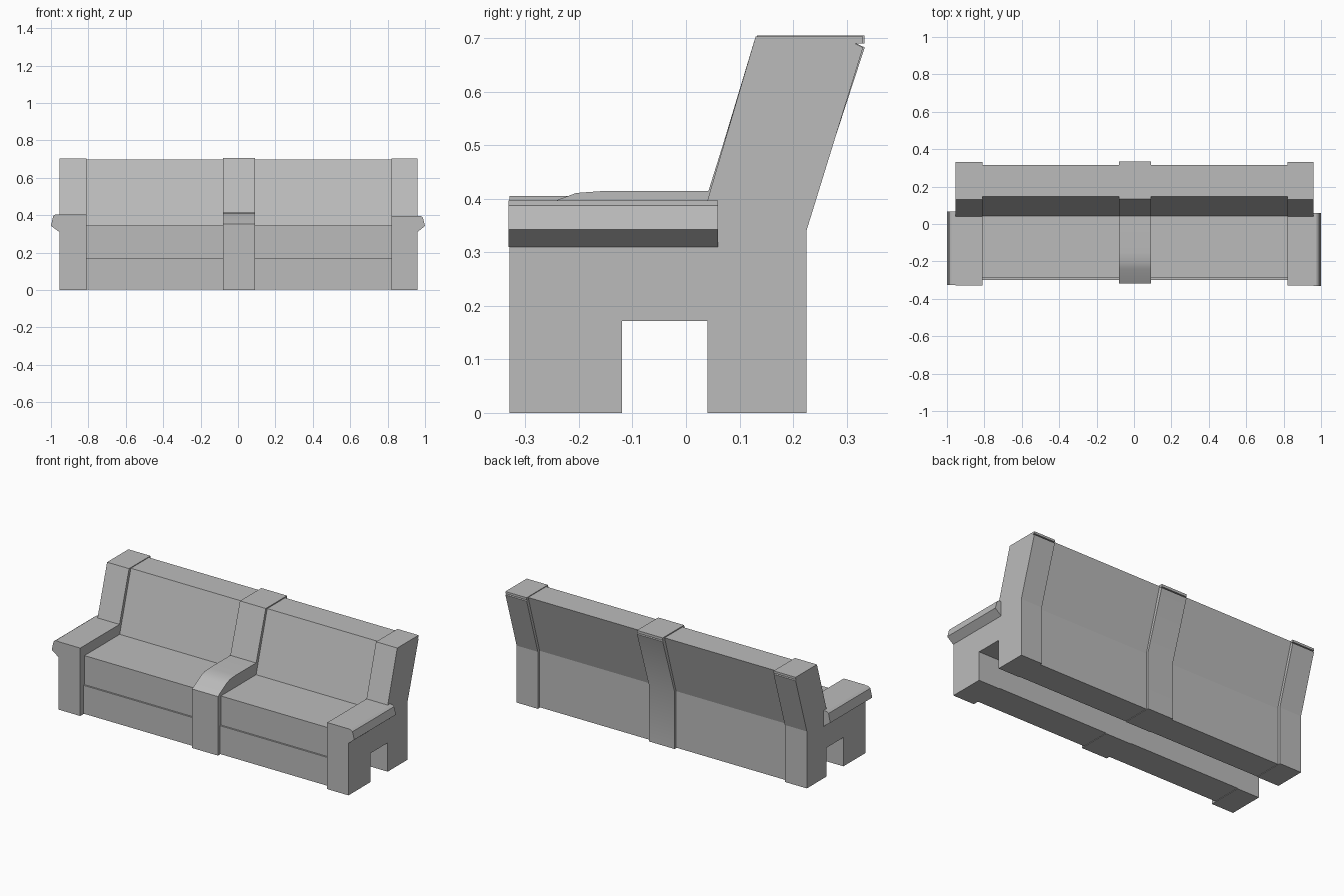
import bpy
import bmesh
from mathutils import Vector

cube = bpy.data.objects.get("Cube")
if cube:
    bpy.data.objects.remove(cube, do_unlink=True)

grey = bpy.data.materials.new("plain_grey")
grey.use_nodes = True
colour = (0.5, 0.5, 0.5, 1)
grey.diffuse_color = colour
grey.node_tree.nodes["Principled BSDF"].inputs["Base Color"].default_value = colour


def extrude(name, points, axis, start, end, smooth=False):
    """Extrude a closed 2D profile along x (points are y, z) or y (points are x, z)."""
    bm = bmesh.new()
    place = (lambda a, b: (start, a, b)) if axis == "x" else (lambda a, b: (a, start, b))
    face = bm.faces.new([bm.verts.new(place(a, b)) for a, b in points])
    new = bmesh.ops.extrude_face_region(bm, geom=[face])["geom"]
    step = Vector((end - start, 0, 0)) if axis == "x" else Vector((0, end - start, 0))
    bmesh.ops.translate(bm, vec=step, verts=[v for v in new if isinstance(v, bmesh.types.BMVert)])
    bmesh.ops.recalc_face_normals(bm, faces=bm.faces)
    mesh = bpy.data.meshes.new(name)
    bm.to_mesh(mesh)
    bm.free()
    mesh.materials.append(grey)
    obj = bpy.data.objects.new(name, mesh)
    bpy.context.collection.objects.link(obj)
    if smooth:
        bpy.ops.object.select_all(action="DESELECT")
        obj.select_set(True)
        bpy.context.view_layer.objects.active = obj
        bpy.ops.object.shade_smooth_by_angle(angle=0.6)
    return obj


def feet(front, rear, floor=0.0):
    """Underside from front to rear with the open channel between the two plinths."""
    return [(front, floor), (-0.12, floor), (-0.12, 0.172), (0.04, 0.172), (0.04, floor), (rear, floor)]


def capped_back(rear, top_rear, top_front, top):
    """Sloping rear with a narrow groove under the top cap."""
    return [(rear, 0.34), (top_rear, 0.683), (top_rear - 0.015, 0.69),
            (top_rear, 0.69), (top_rear, top), (top_front, top)]


# Seat and backrest, one section each side of the middle divider
section = feet(-0.30, 0.208, 0.003) + [
    (0.208, 0.34), (0.316, 0.699), (0.147, 0.699), (0.042, 0.345),
    (-0.29, 0.345), (-0.29, 0.172), (-0.30, 0.172)]
extrude("right_seat_section", section, "x", -0.81, -0.08)
extrude("left_seat_section", section, "x", 0.09, 0.82)

# End panels
for name, x0, x1, arm in (("right_end_panel", -0.955, -0.81, 0.405),
                          ("left_end_panel", 0.82, 0.96, 0.397)):
    profile = feet(-0.33, 0.225) + capped_back(0.225, 0.331, 0.13, 0.703)
    extrude(name, profile + [(0.04, arm), (-0.33, arm)], "x", x0, x1)

# Flared armrest edges
for name, side, inner, arm, front, rear in (("right_arm_flare", -1, 0.955, 0.405, -0.327, 0.068),
                                            ("left_arm_flare", 1, 0.96, 0.397, -0.332, 0.06)):
    profile = [(inner, arm), (0.975, arm), (0.988, arm - 0.009), (1.0, 0.343), (inner, 0.31)]
    extrude(name, [(side * x, z) for x, z in profile], "y", front, rear)

# Middle divider with a rounded front
divider = feet(-0.318, 0.222) + capped_back(0.222, 0.334, 0.133, 0.705) + [
    (0.042, 0.415), (-0.15, 0.415), (-0.205, 0.411), (-0.24, 0.398), (-0.318, 0.352)]
extrude("middle_divider", divider, "x", -0.08, 0.09, smooth=True)
